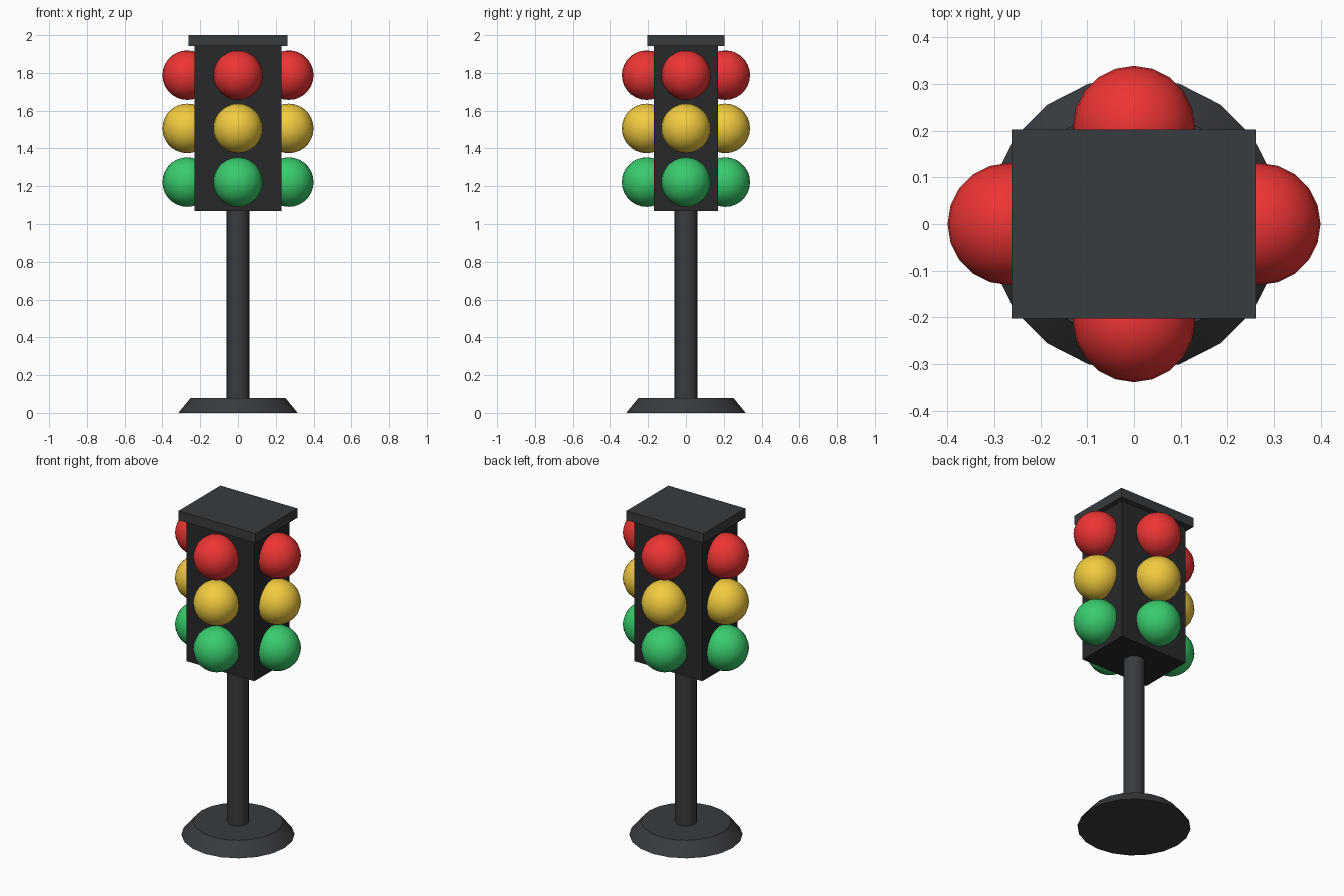
import bpy
from math import radians

if "Cube" in bpy.data.objects:
    bpy.data.objects.remove(bpy.data.objects["Cube"])


def material(name, rgb):
    mat = bpy.data.materials.new(name)
    mat.diffuse_color = (*rgb, 1)
    mat.use_nodes = True
    mat.node_tree.nodes["Principled BSDF"].inputs["Base Color"].default_value = mat.diffuse_color
    return mat


DARK = material("dark_grey", (0.04, 0.045, 0.05))
BLACK = material("charcoal", (0.02, 0.022, 0.024))
# Signal rows: name, height, material
ROWS = [("red", 1.788, material("red", (0.85, 0.035, 0.035))),
        ("yellow", 1.506, material("yellow", (0.88, 0.6, 0.05))),
        ("green", 1.222, material("green", (0.04, 0.6, 0.15)))]


def finish(name, mat, smooth=False):
    obj = bpy.context.object
    obj.name = name
    obj.data.materials.append(mat)
    if smooth:
        bpy.ops.object.shade_smooth_by_angle(angle=radians(35))


def box(name, half_x, half_y, z0, z1, mat):
    bpy.ops.mesh.primitive_cube_add(size=1, location=(0, 0, (z0 + z1) / 2))
    bpy.context.object.scale = (2 * half_x, 2 * half_y, z1 - z0)
    bpy.ops.object.transform_apply(location=False, rotation=False, scale=True)
    finish(name, mat)


def frustum(name, r0, r1, z0, z1, mat):
    bpy.ops.mesh.primitive_cone_add(vertices=20, radius1=r0, radius2=r1,
                                    depth=z1 - z0, location=(0, 0, (z0 + z1) / 2))
    finish(name, mat, True)


# Round foot and post
frustum("base", 0.316, 0.25, 0, 0.08, DARK)
frustum("pole", 0.06, 0.06, 0.08, 1.07, DARK)

# Signal housing with overhanging lid
box("housing", 0.231, 0.17, 1.07, 1.942, BLACK)
box("lid", 0.262, 0.203, 1.942, 2.0, DARK)

# Three lamps on each of the four faces
SIDES = {"front": (0, -0.208), "back": (0, 0.208),
         "left": (-0.269, 0), "right": (0.269, 0)}
for side, (x, y) in SIDES.items():
    for colour, z, mat in ROWS:
        bpy.ops.mesh.primitive_uv_sphere_add(segments=20, ring_count=14,
                                             radius=0.131, location=(x, y, z))
        finish(f"{colour}_lamp_{side}", mat, True)
